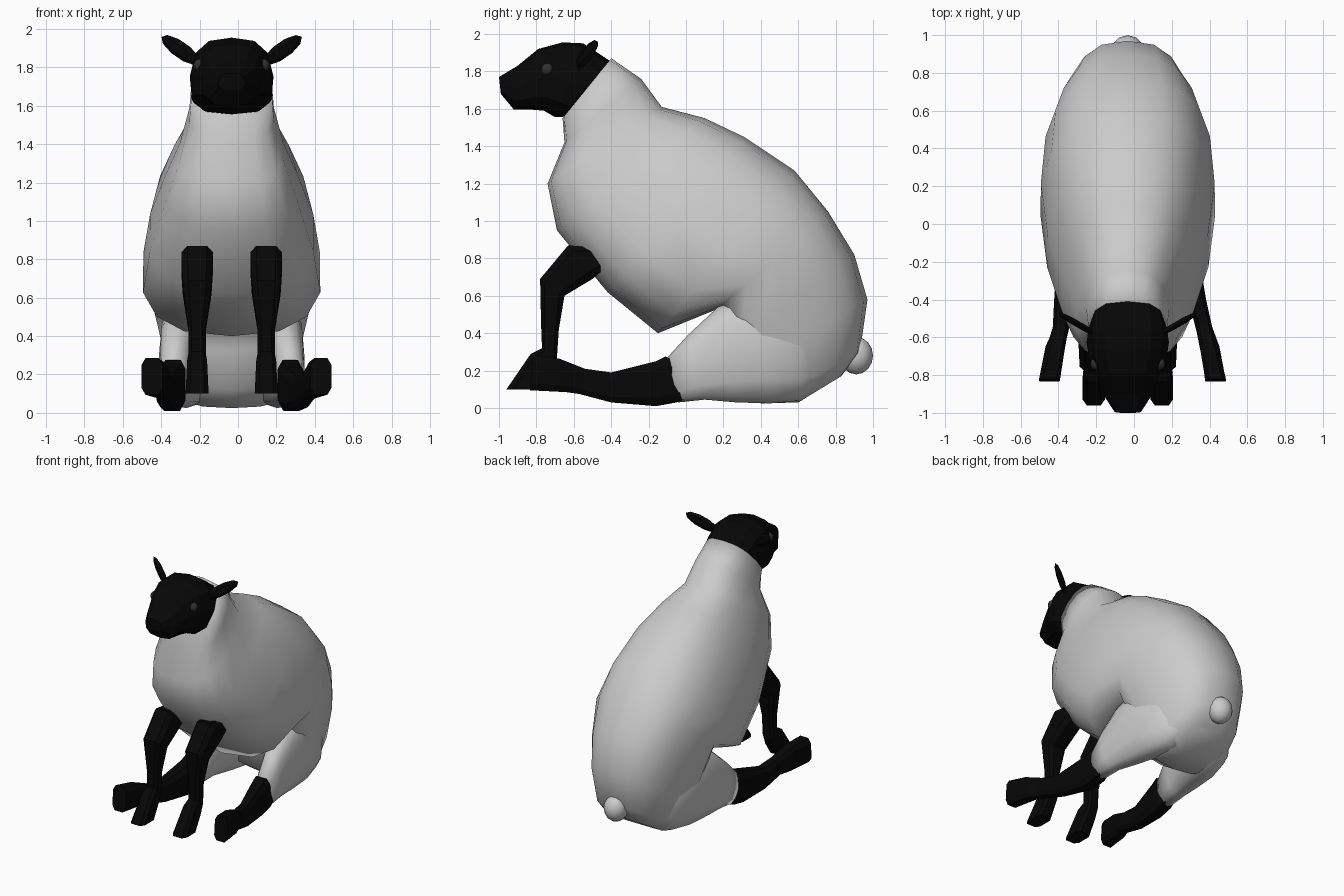
import bpy, bmesh, math
from mathutils import Vector

CX = -0.033  # the animal's mirror plane


def material(name, v):
    m = bpy.data.materials.new(name)
    m.diffuse_color = (v, v, v, 1)
    return m


black = material("black", 0.002)
eye_grey = material("eye_grey", 0.03)


def finish(bm, name, mat=None, smooth=False):
    bmesh.ops.recalc_face_normals(bm, faces=bm.faces)
    me = bpy.data.meshes.new(name)
    bm.to_mesh(me)
    bm.free()
    ob = bpy.data.objects.new(name, me)
    bpy.context.collection.objects.link(ob)
    if mat:
        me.materials.append(mat)
    for p in me.polygons:
        p.use_smooth = smooth
    return ob


def sp(v, e):
    return math.copysign(abs(v) ** (2 / e), v)


def loft(name, rings, side=1, n=8, e=2.0, mat=None, smooth=False, egg=0.0):
    """Rings: (y, z) on one edge, (y, z) on the opposite edge, x offset, half width."""
    bm = bmesh.new()
    loops = []
    for y1, z1, y2, z2, dx, hw in rings:
        loop = []
        for i in range(n):
            a = 2 * math.pi * (i + (0.5 if e > 3 else 0)) / n
            k = 1 / math.cos(math.pi / n) if e > 3 else 1
            c = max(-1, min(1, sp(math.cos(a), e) * k))
            s = max(-1, min(1, sp(math.sin(a), e) * k))
            loop.append(bm.verts.new((CX + side * dx + hw * s * (1 - egg * c),
                                      (y1 + y2) / 2 + (y1 - y2) / 2 * c,
                                      (z1 + z2) / 2 + (z1 - z2) / 2 * c)))
        loops.append(loop)
    for a, b in zip(loops, loops[1:]):
        for i in range(n):
            j = (i + 1) % n
            bm.faces.new((a[i], a[j], b[j], b[i]))
    bm.faces.new(loops[0])
    bm.faces.new(loops[-1])
    return finish(bm, name, mat, smooth)


def ball(name, loc, size, u, v, mat=None, smooth=True, axis=(0, 0, 1)):
    bm = bmesh.new()
    bmesh.ops.create_uvsphere(bm, u_segments=u, v_segments=v, radius=1)
    bmesh.ops.scale(bm, vec=size, verts=bm.verts)
    rot = Vector(axis).to_track_quat('Z', 'Y').to_matrix()
    bmesh.ops.rotate(bm, matrix=rot, verts=bm.verts)
    bmesh.ops.translate(bm, vec=loc, verts=bm.verts)
    return finish(bm, name, mat, smooth)


# Woolly body, from neck to rump
loft("body", [
    (-0.40, 1.87, -0.66, 1.55, 0, 0.21),
    (-0.24, 1.76, -0.65, 1.42, 0, 0.22),
    (-0.13, 1.61, -0.74, 1.20, 0, 0.27),
    (0.10, 1.55, -0.69, 0.95, 0, 0.34),
    (0.31, 1.45, -0.42, 0.62, 0, 0.425),
    (0.58, 1.27, -0.15, 0.40, 0, 0.46),
    (0.76, 1.05, 0.17, 0.53, 0, 0.435),
    (0.90, 0.82, 0.22, 0.33, 0, 0.385),
    (0.97, 0.58, 0.26, 0.12, 0, 0.335),
    (0.93, 0.30, 0.40, 0.025, 0, 0.28),
    (0.83, 0.17, 0.60, 0.03, 0, 0.19)], n=16, e=2.6, smooth=True, egg=0.14)

# Head and muzzle
loft("head", [
    (-0.36, 1.82, -0.60, 1.57, 0, 0.17),
    (-0.42, 1.865, -0.67, 1.555, 0, 0.205),
    (-0.55, 1.95, -0.70, 1.555, 0, 0.218),
    (-0.66, 1.955, -0.76, 1.59, 0, 0.205),
    (-0.79, 1.92, -0.82, 1.595, 0, 0.165),
    (-0.90, 1.83, -0.92, 1.595, 0, 0.125),
    (-1.00, 1.77, -0.99, 1.68, 0, 0.07)], n=12, e=2.9, mat=black, egg=0.08)

# Tail
ball("tail", (CX, 0.91, 0.28), (0.088, 0.09, 0.1), 12, 8)

for s, tag in ((-1, "left"), (1, "right")):
    # Ears and eyes
    ball("ear_" + tag, (CX + s * 0.265, -0.53, 1.89), (0.02, 0.045, 0.135), 6, 5,
         black, False, (s * 0.19, 0.11, 0.13))
    ball("eye_" + tag, (CX + s * 0.165, -0.74, 1.81), (0.034,) * 3, 12, 8, eye_grey)
    # Woolly thigh, sinking into the rump
    loft("thigh_" + tag, [
        (0.78, 0.40, 0.76, 0.15, 0.14, 0.08),
        (0.60, 0.58, 0.62, 0.04, 0.19, 0.145),
        (0.40, 0.62, 0.45, 0.025, 0.235, 0.14),
        (0.17, 0.54, 0.27, 0.03, 0.265, 0.115),
        (0.01, 0.39, 0.10, 0.045, 0.295, 0.085),
        (-0.10, 0.27, -0.04, 0.03, 0.305, 0.065)], s, 12, 2.5, smooth=True)
    # Hind leg lying forward, ending in an upright hoof
    d = 0.025 * s
    loft("hind_leg_" + tag, [
        (-0.05, 0.25, 0.0, 0.05, 0.305, 0.05),
        (-0.11, 0.275, -0.05, 0.03, 0.305, 0.065),
        (-0.16, 0.25, -0.16, 0.01, 0.31, 0.065),
        (-0.40, 0.19, -0.40, 0.03, 0.355 + d / 2, 0.047),
        (-0.54, 0.21, -0.57, 0.075, 0.38 + d, 0.042),
        (-0.68, 0.265, -0.64, 0.085, 0.41 + d, 0.05),
        (-0.82, 0.285, -0.835, 0.095, 0.44 + d, 0.055)], s, 8, 3.5, black)
    # Front leg with hoof
    loft("front_leg_" + tag, [
        (-0.52, 0.86, -0.43, 0.75, 0.18, 0.07),
        (-0.63, 0.87, -0.50, 0.69, 0.18, 0.082),
        (-0.78, 0.69, -0.65, 0.60, 0.18, 0.075),
        (-0.775, 0.45, -0.68, 0.42, 0.18, 0.045),
        (-0.77, 0.32, -0.69, 0.27, 0.18, 0.045),
        (-0.83, 0.29, -0.72, 0.20, 0.18, 0.052),
        (-0.96, 0.10, -0.79, 0.10, 0.18, 0.06)], s, 8, 3.5, black)
